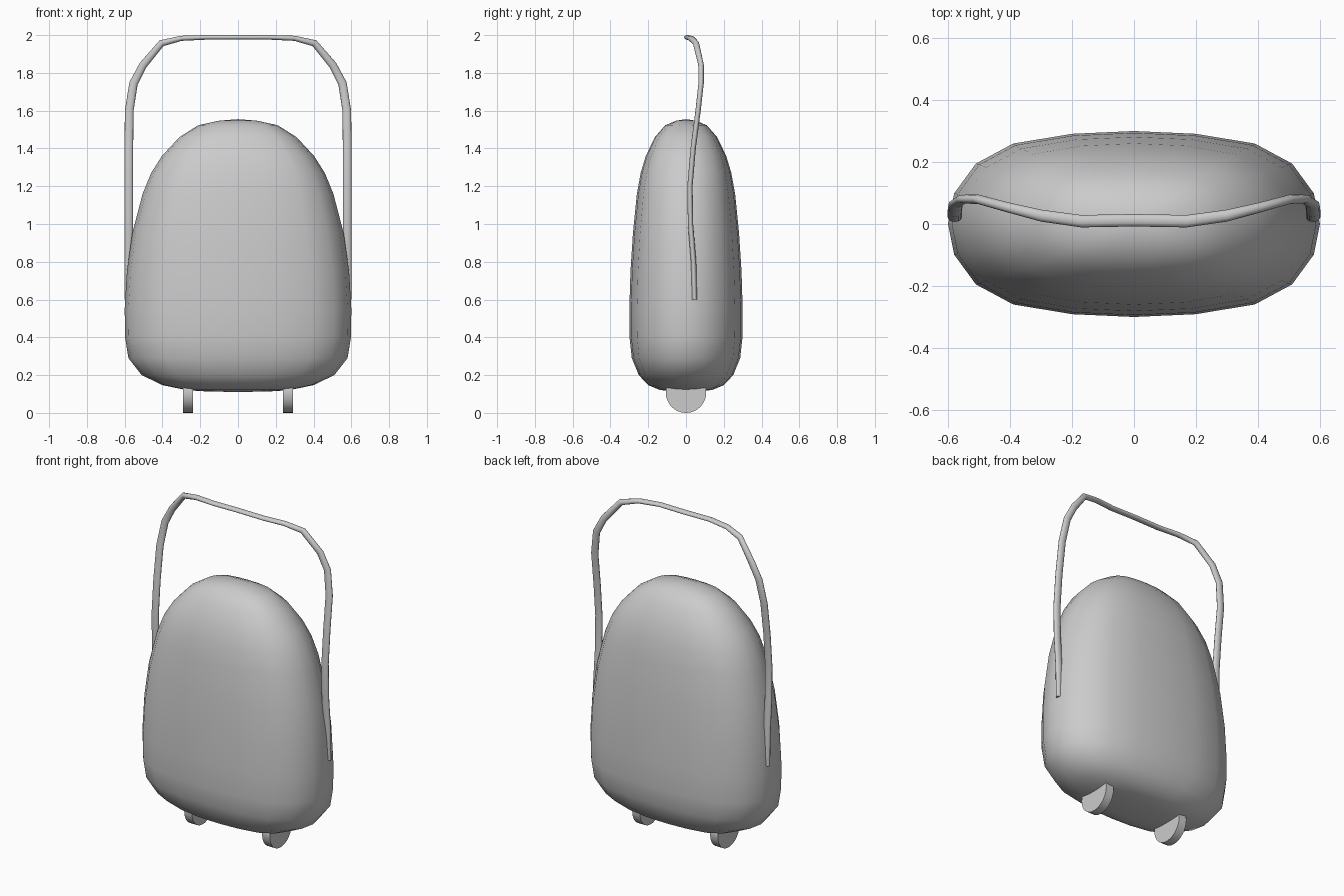
import bpy, bmesh, math
from mathutils import Vector

if "Cube" in bpy.data.objects:
    bpy.data.objects.remove(bpy.data.objects["Cube"])


def loft(name, rings, caps=True, angle=180):
    """Skin a list of equal-length point rings, closing both ends."""
    bm = bmesh.new()
    rows = [[bm.verts.new(p) for p in ring] for ring in rings]
    n = len(rows[0])
    for a, b in zip(rows, rows[1:]):
        for i in range(n):
            j = (i + 1) % n
            bm.faces.new((a[i], a[j], b[j], b[i]))
    bm.faces.new(rows[0][::-1])
    bm.faces.new(rows[-1])
    if not caps:
        # rounded ends: fan the caps to a pole
        for z, row in ((0.11, rows[0]), (1.555, rows[-1])):
            face = next(f for f in row[0].link_faces if len(f.verts) == n)
            res = bmesh.ops.poke(bm, faces=[face])
            res["verts"][0].co = (0, 0, z)
    bmesh.ops.recalc_face_normals(bm, faces=bm.faces)
    me = bpy.data.meshes.new(name)
    bm.to_mesh(me)
    bm.free()
    ob = bpy.data.objects.new(name, me)
    bpy.context.collection.objects.link(ob)
    smooth(ob, angle)
    return ob


def smooth(ob, angle):
    bpy.ops.object.select_all(action='DESELECT')
    ob.select_set(True)
    bpy.context.view_layer.objects.active = ob
    bpy.ops.object.shade_smooth_by_angle(angle=math.radians(angle))


# Soft case body: rounded section scaled by half width and half depth per height
quad = [(1, 0), (.967, .33), (.85, .65), (.65, .865), (.333, .97), (0, 1)]
section = (quad[:-1] + [(-x, y) for x, y in quad[:0:-1]]
           + [(-x, -y) for x, y in quad[:-1]] + [(x, -y) for x, y in quad[:0:-1]])
profile = [(.115, .20, .09), (.122, .28, .14), (.147, .40, .20), (.20, .51, .25),
           (.29, .58, .287), (.40, .598, .299), (.55, .60, .30), (.75, .588, .294),
           (.95, .56, .281), (1.16, .505, .26), (1.27, .46, .24), (1.36, .403, .213),
           (1.46, .31, .165), (1.523, .21, .11), (1.547, .10, .052)]
loft("case_body", [[(x * w, y * d, z) for x, y in section] for z, w, d in profile],
     caps=False)

# Carrying handle: flattened tube swept along a mirrored path
half = [(.579, .045, .60), (.579, .04, .80), (.578, .024, 1.0), (.578, .021, 1.2),
        (.578, .038, 1.4), (.576, .064, 1.6), (.553, .08, 1.745), (.503, .08, 1.84),
        (.405, .053, 1.957), (.30, .027, 1.983), (.17, .009, 1.988)]
path = [Vector(p) for p in half + [(0, .012, 1.988)] + [(-x, y, z) for x, y, z in half[::-1]]]
rings = []
for i, p in enumerate(path):
    t = path[min(i + 1, len(path) - 1)] - path[max(i - 1, 0)]
    t.y = 0
    t.normalize()
    across = Vector((t.z, 0, -t.x))
    side = abs(t.z)
    ra = .012 + .011 * side
    ry = .020 - .006 * side
    rings.append([p + across * ra * math.cos(a) + Vector((0, ry * math.sin(a), 0))
                  for a in (k * math.tau / 12 for k in range(12))])
loft("carry_handle", rings, angle=60)

# Wheels tucked under the case
for side, x in (("left", -.265), ("right", .265)):
    bpy.ops.mesh.primitive_cylinder_add(vertices=32, radius=.107, depth=.052,
                                        location=(x, 0, .107),
                                        rotation=(0, math.pi / 2, 0))
    wheel = bpy.context.object
    wheel.name = side + "_wheel"
    smooth(wheel, 40)
